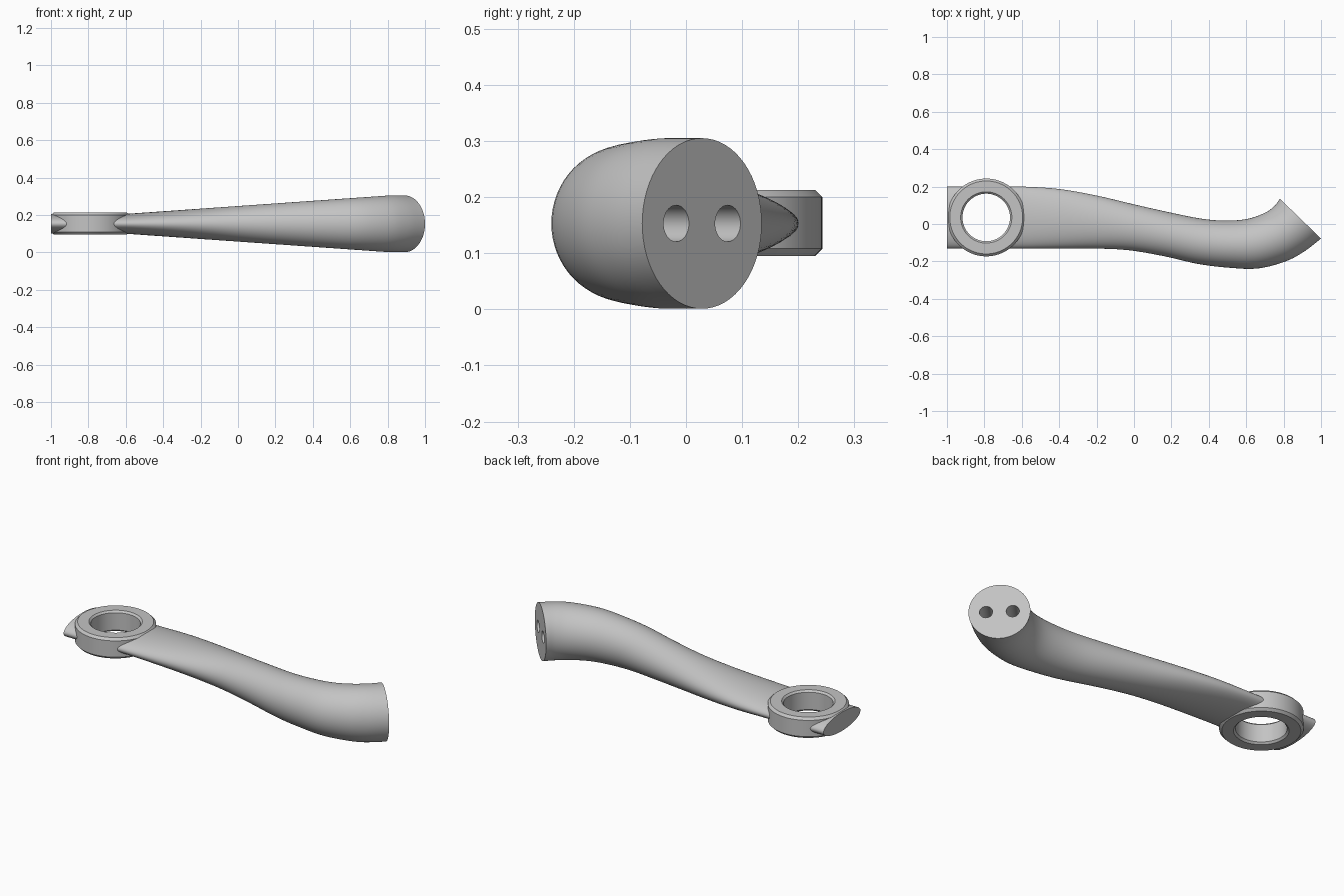
import bpy, bmesh, math
from mathutils import Vector

cube = bpy.data.objects.get("Cube")
if cube:
    bpy.data.objects.remove(cube, do_unlink=True)

MID_Z = 0.153
RING_C = Vector((-0.79, 0.035, 0))

metal = bpy.data.materials.new("grey metal")
metal.use_nodes = True
metal.diffuse_color = (0.55, 0.55, 0.55, 1)
metal.node_tree.nodes["Principled BSDF"].inputs["Base Color"].default_value = (0.55, 0.55, 0.55, 1)


def make_object(name, bm):
    bmesh.ops.recalc_face_normals(bm, faces=bm.faces)
    mesh = bpy.data.meshes.new(name)
    bm.to_mesh(mesh)
    bm.free()
    obj = bpy.data.objects.new(name, mesh)
    bpy.context.collection.objects.link(obj)
    mesh.materials.append(metal)
    return obj


def loft(name, rings, cap=False, closed=False):
    """Skin a list of closed point rings."""
    bm = bmesh.new()
    loops = [[bm.verts.new(p) for p in ring] for ring in rings]
    pairs = list(zip(loops, loops[1:]))
    if closed:
        pairs.append((loops[-1], loops[0]))
    for a, b in pairs:
        for i in range(len(a)):
            j = (i + 1) % len(a)
            bm.faces.new((a[i], a[j], b[j], b[i]))
    if cap:
        bm.faces.new(loops[0])
        bm.faces.new(loops[-1])
    return make_object(name, bm)


def ellipse(center, u, v, n=64):
    return [center + u * math.cos(t) + v * math.sin(t)
            for t in (2 * math.pi * i / n for i in range(n))]


def spline(pts, steps=5):
    """Catmull-Rom curve through the points."""
    pts = [Vector(p) for p in pts]
    ext = [2 * pts[0] - pts[1]] + pts + [2 * pts[-1] - pts[-2]]
    out = []
    for a, b, c, d in zip(ext, ext[1:], ext[2:], ext[3:]):
        for s in range(steps):
            t = s / steps
            out.append(0.5 * (2 * b + (c - a) * t + (2 * a - 5 * b + 4 * c - d) * t ** 2
                              + (3 * b - a - 3 * c + d) * t ** 3))
    return out + [pts[-1]]


def cut(target, cutter):
    mod = target.modifiers.new("cut", 'BOOLEAN')
    mod.operation = 'DIFFERENCE'
    mod.solver = 'EXACT'
    mod.object = cutter
    bpy.context.view_layer.objects.active = target
    bpy.ops.object.modifier_apply(modifier=mod.name)
    bpy.data.objects.remove(cutter, do_unlink=True)


# Arm: elliptical sections between a back edge and a front edge
back = [(-1, .2), (-.8, .2), (-.6, .2), (-.4, .187), (-.2, .152), (0, .105), (.2, .06),
        (.37, .027), (.5, .018), (.61, .028), (.70, .06), (.75, .095), (.78, .135)]
front = [(-1, -.13), (-.8, -.13), (-.6, -.13), (-.4, -.13), (-.21, -.131), (-.03, -.14), (.16, -.172),
         (.34, -.213), (.5, -.233), (.66, -.238), (.81, -.2), (.91, -.147), (1, -.078)]
sections = []
for b, f in zip(spline(back), spline(front)):
    mid, half = (b + f) / 2, (b - f) / 2
    height = min(.152, max(.053, .053 + .07 * (mid.x + .6)))
    sections.append(ellipse(Vector((mid.x, mid.y, MID_Z)), half.to_3d(), Vector((0, 0, height))))
arm = loft("arm", sections, cap=True)

# Opening in the arm, hidden inside the ring wall
up = Vector((0, 0, 1))
cut(arm, loft("ring_cutter", [ellipse(RING_C + up * z, Vector((.165, 0, 0)), Vector((0, .165, 0)))
                              for z in (0, .4)], cap=True))

# Two blind bolt holes in the slanted end face
end_mid = Vector((.89, .0285, MID_Z))
across = Vector((-.22, .213, 0)).normalized()
normal = Vector((-across.y, across.x, 0)) * -1
for side in (-1, 1):
    c = end_mid + across * .066 * side
    cut(arm, loft("bolt_cutter", [ellipse(c + normal * d, across * .0325, up * .0325, 40)
                                  for d in (-.15, .05)], cap=True))

# Chamfered ring at the thin end
profile = [(.127, .105), (.137, .095), (.195, .095), (.208, .108),
           (.208, .2), (.195, .213), (.137, .213), (.127, .203)]
ring = loft("ring", [ellipse(RING_C + up * z, Vector((r, 0, 0)), Vector((0, r, 0)), 96)
                     for r, z in profile], closed=True)

for obj in (arm, ring):
    bpy.ops.object.select_all(action='DESELECT')
    obj.select_set(True)
    bpy.context.view_layer.objects.active = obj
    bpy.ops.object.shade_smooth_by_angle(angle=math.radians(30))
